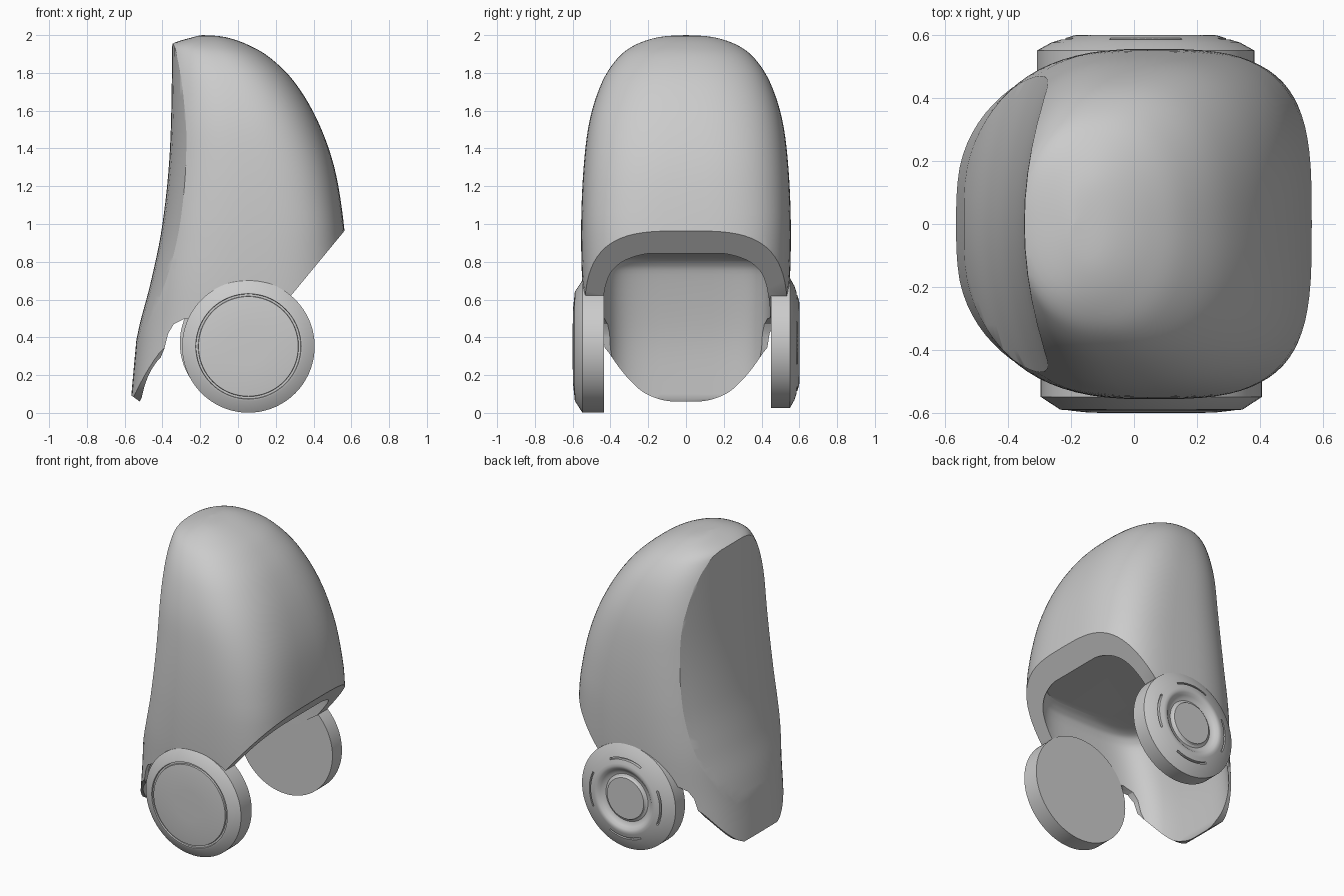
import bpy, bmesh, math
from mathutils import Vector

cube = bpy.data.objects.get("Cube")
if cube:
    bpy.data.objects.remove(cube)

grey = bpy.data.materials.new("plain grey")
grey.use_nodes = True
grey.diffuse_color = (0.6, 0.6, 0.6, 1)
grey.node_tree.nodes["Principled BSDF"].inputs["Base Color"].default_value = (0.6, 0.6, 0.6, 1)


def spline(keys, steps):
    """Smooth curve through key tuples."""
    out = []
    for i in range(len(keys) - 1):
        p = [Vector(keys[min(max(i + j, 0), len(keys) - 1)]) for j in (-1, 0, 1, 2)]
        for s in range(steps):
            t = s / steps
            out.append(p[1] + 0.5 * t * (p[2] - p[0] + t * (2 * p[0] - 5 * p[1] + 4 * p[2] - p[3]
                       + t * (3 * (p[1] - p[2]) + p[3] - p[0]))))
    return out + [Vector(keys[-1])]


def loft(name, rings):
    """Capped solid through rings of points."""
    bm = bmesh.new()
    loops = [[bm.verts.new(p) for p in ring] for ring in rings]
    for a, b in zip(loops, loops[1:]):
        n = len(a)
        for i in range(n):
            bm.faces.new((a[i], a[(i + 1) % n], b[(i + 1) % n], b[i]))
    bm.faces.new(loops[0])
    bm.faces.new(loops[-1])
    bmesh.ops.remove_doubles(bm, verts=bm.verts, dist=1e-5)
    bmesh.ops.recalc_face_normals(bm, faces=bm.faces)
    mesh = bpy.data.meshes.new(name)
    bm.to_mesh(mesh)
    bm.free()
    mesh.materials.append(grey)
    obj = bpy.data.objects.new(name, mesh)
    bpy.context.collection.objects.link(obj)
    return obj


def select(obj):
    bpy.ops.object.select_all(action='DESELECT')
    obj.select_set(True)
    bpy.context.view_layer.objects.active = obj


def boolean(obj, cutter, operation):
    select(obj)
    mod = obj.modifiers.new("cut", 'BOOLEAN')
    mod.operation, mod.solver, mod.object = operation, 'EXACT', cutter
    bpy.ops.object.modifier_apply(modifier=mod.name)
    bpy.data.objects.remove(cutter)


def body(name, sections, top_power, front_power, back_power):
    """Rounded-box loft; sections are height, front x, back x, half width."""
    rings = []
    top = sections[0][0]
    for z, front, back, w in spline(sections, 5):
        c = (front + back) / 2
        ring = []
        for i in range(80):
            a = math.tau * i / 80
            cs, sn = math.cos(a), math.sin(a)
            power = back_power if cs > 0 else front_power
            n = top_power + min(1, top - z) * (power - top_power)
            x = c + math.copysign(abs(cs) ** (2 / n), cs) * (back - front) / 2
            ring.append((x, math.copysign(abs(sn) ** (2 / n), sn) * w, z))
        rings.append(ring)
    return loft(name, rings)


# Helmet outer body
OUTER = [(2.0, -0.19, -0.188, 0.001), (1.99, -0.235, -0.07, 0.14), (1.95, -0.355, 0.05, 0.265),
         (1.88, -0.385, 0.17, 0.36), (1.75, -0.405, 0.3, 0.445), (1.55, -0.425, 0.42, 0.51),
         (1.3, -0.44, 0.51, 0.542), (1.0, -0.468, 0.56, 0.555), (0.7, -0.512, 0.58, 0.55),
         (0.4, -0.537, 0.58, 0.53), (0.1, -0.564, 0.57, 0.52), (-0.1, -0.575, 0.56, 0.52)]
shell = body("helmet_shell", OUTER, 2.25, 2.7, 3.3)

# Gently bowed face plane, with its centre line as height, x
FACE = [(2.3, -0.345), (1.95, -0.348), (1.4, -0.36), (1.0, -0.40), (0.7, -0.46),
        (0.47, -0.52), (0.25, -0.565), (0.0, -0.62), (-0.3, -0.66)]
plate = []
for z, x in spline(FACE, 6):
    ys = [-0.8 + i * 0.08 for i in range(21)]
    plate.append([(x + 0.42 * y * y, y, z) for y in ys] + [(1.2, 0.8, z), (1.2, -0.8, z)])
boolean(shell, loft("face_cutter", plate), 'INTERSECT')

# Shallow hollow with a low ceiling
INNER = [(0.845, -0.1, 0.47, 0.36), (0.825, -0.3, 0.472, 0.4), (0.79, -0.37, 0.473, 0.43),
         (0.7, -0.41, 0.475, 0.445), (0.4, -0.48, 0.47, 0.445), (0.1, -0.51, 0.46, 0.45),
         (-0.2, -0.53, 0.46, 0.45)]
boolean(shell, body("cavity", INNER, 4.2, 4.4, 4.4), 'DIFFERENCE')

# Open underside, from the raised back edge to the chin
UNDER = [(0.8, 1.25), (0.28, 0.62), (0.12, 0.51), (-0.28, 0.5), (-0.34, 0.47), (-0.37, 0.42),
         (-0.39, 0.34), (-0.44, 0.22), (-0.52, 0.06), (-0.7, 0.19), (-0.7, -1), (0.8, -1)]
boolean(shell, loft("underside_cutter", [[(x, y, z) for x, z in UNDER] for y in (-1, 1)]), 'DIFFERENCE')

# Rounded chin outline
HALF = [(0.0, 0.058), (0.11, 0.065), (0.21, 0.1), (0.28, 0.155), (0.35, 0.235), (0.43, 0.345), (0.5, 0.4)]
chin = [(y, z) for y, z in spline(HALF, 4)]
chin = [(-y, z) for y, z in reversed(chin[1:])] + chin + [(0.5, -0.5), (-0.5, -0.5)]
boolean(shell, loft("chin_cutter", [[(x, y, z) for y, z in chin] for x in (-1, -0.22)]), 'DIFFERENCE')


def ear(name, profile, x, z, side):
    """Disc through circles given as radius, distance out."""
    circle = [math.tau * i / 72 for i in range(72)]
    return loft(name, [[(x + r * math.cos(a), side * d, z + r * math.sin(a)) for a in circle]
                       for r, d in profile])


# Ear disc with a thin circular groove
front_ear = ear("front_ear_disc",
                [(0.351, 0.435), (0.351, 0.548), (0.29, 0.588), (0.279, 0.59), (0.277, 0.58),
                 (0.266, 0.58), (0.264, 0.591), (0.2, 0.598), (0.1, 0.6)], 0.055, 0.352, -1)

# Ear disc with a rounded ring hollow and four curved slits
back_ear = ear("back_ear_disc",
               [(0.345, 0.45), (0.345, 0.55), (0.30, 0.575), (0.23, 0.597), (0.215, 0.6), (0.2, 0.596),
                (0.185, 0.583), (0.17, 0.572), (0.155, 0.569), (0.142, 0.575), (0.135, 0.586)],
               0.037, 0.37, 1)
for k in range(4):
    arc = []
    for i in range(15):
        a = k * math.pi / 2 - 0.45 + 0.9 * i / 14
        arc.append([(0.037 + r * math.cos(a), d, 0.37 + r * math.sin(a))
                    for r, d in ((0.255, 0.57), (0.267, 0.57), (0.267, 0.7), (0.255, 0.7))])
    boolean(back_ear, loft("slit_cutter", arc), 'DIFFERENCE')

for obj in (shell, front_ear, back_ear):
    select(obj)
    bpy.ops.object.shade_smooth_by_angle(angle=math.radians(28))
